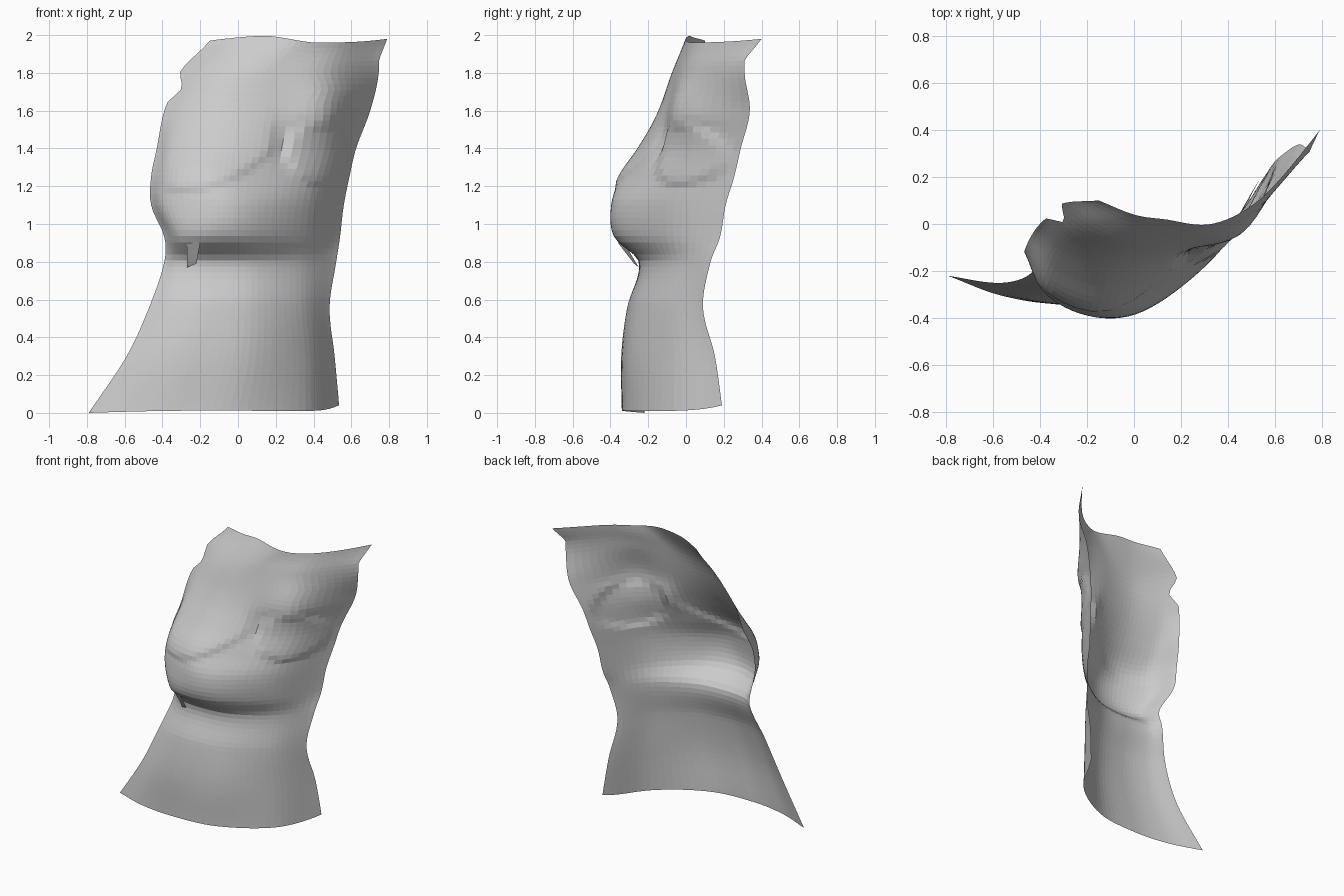
import bpy
from math import exp, hypot, sin

if "Cube" in bpy.data.objects:
    bpy.data.objects.remove(bpy.data.objects["Cube"])

# Cross-sections: height -> outline points (x, y) from the left edge to the right edge
SECTIONS = [
    (0.00, [(-.79, -.22), (-.56, -.305), (-.30, -.34), (.03, -.305), (.35, -.11), (.535, .19)]),
    (0.30, [(-.59, -.25), (-.42, -.32), (-.20, -.342), (.08, -.295), (.35, -.10), (.51, .15)]),
    (0.56, [(-.47, -.23), (-.34, -.29), (-.15, -.31), (.09, -.265), (.33, -.11), (.485, .09)]),
    (0.80, [(-.39, -.17), (-.30, -.23), (-.13, -.25), (.09, -.22), (.33, -.08), (.52, .13)]),
    (0.93, [(-.39, -.20), (-.31, -.33), (-.13, -.38), (.09, -.325), (.35, -.11), (.54, .18)]),
    (1.10, [(-.46, -.13), (-.37, -.30), (-.13, -.395), (.09, -.34), (.37, -.11), (.56, .21)]),
    (1.25, [(-.46, -.10), (-.36, -.26), (-.13, -.345), (.11, -.265), (.40, -.06), (.59, .255)]),
    (1.40, [(-.43, -.04), (-.33, -.18), (-.11, -.25), (.14, -.19), (.44, .00), (.625, .29)]),
    (1.60, [(-.39, .01), (-.28, -.08), (-.08, -.145), (.17, -.115), (.47, .00), (.70, .338)]),
    (1.80, [(-.31, .085), (-.19, -.01), (-.02, -.07), (.20, -.06), (.48, .03), (.745, .31)]),
    (2.00, [(-.15, .10), (.00, .04), (.13, .02), (.33, .00), (.53, .10), (.74, .32)]),
]
ROWS, COLS = 62, 36


def smooth(t):
    t = min(1, max(0, t))
    return t * t * (3 - 2 * t)


def spline(keys, vals, t):
    """Cubic interpolation of 2D points along increasing keys."""
    n = len(keys)
    i = max(k for k in range(n - 1) if keys[k] <= t or k == 0)

    def slope(k, c):
        a, b = max(k - 1, 0), min(k + 1, n - 1)
        return (vals[b][c] - vals[a][c]) / (keys[b] - keys[a])

    h = keys[i + 1] - keys[i]
    s = (t - keys[i]) / h
    w = 3 * s * s - 2 * s ** 3
    return tuple(vals[i][c] * (1 - w) + vals[i + 1][c] * w
                 + h * ((s ** 3 - 2 * s * s + s) * slope(i, c) + (s ** 3 - s * s) * slope(i + 1, c))
                 for c in (0, 1))


def relief(x, z):
    """Outward offset: chest plates, cleft and the ledge across the right chest."""
    edge = 1.15 + .9 * max(0, x + .3) ** 2
    d = (.015 * smooth((z - edge) / .06) * (1 - smooth((z - 1.25) / .3))
         * smooth((.24 - x) / .06) * smooth((x + .42) / .1))
    d -= .02 * exp(-((x - .235) / .05) ** 2 - ((z - 1.43) / .11) ** 2)
    d += .015 * smooth((1 - hypot((x - .42) / .18, (z - 1.38) / .19)) / .25)
    d += .025 * exp(-((x - .43) / .11) ** 2) * smooth((z - 1.49) / .08) * (1 - smooth((z - 1.57) / .25))
    return d


def make(name, verts, faces):
    mesh = bpy.data.meshes.new(name)
    mesh.from_pydata(verts, [], faces)
    obj = bpy.data.objects.new(name, mesh)
    bpy.context.collection.objects.link(obj)
    return obj


# Torso shell lofted through the sections
heights = [s[0] for s in SECTIONS]
params = [k / 5 for k in range(6)]
verts = []
for r in range(ROWS + 1):
    z = 2 * r / ROWS
    pts = [spline(heights, [s[1][k] for s in SECTIONS], z) for k in range(6)]
    notch = .11 * max(0, 1 - abs(z - 1.72) / .08)       # arm opening nick
    for c in range(COLS + 1):
        u = notch + (1 - notch) * c / COLS
        x, y = spline(params, pts, u)
        x0, y0 = spline(params, pts, max(0, u - .02))
        x1, y1 = spline(params, pts, min(1, u + .02))
        tx, ty = x1 - x0, y1 - y0
        d = relief(x, z) / hypot(tx, ty)
        tip = max(0, (z - 1.88) / .12) * u ** 16         # shoulder corner
        zz = z + .04 * u ** 12 * (1 - smooth(z / .5)) + .012 * sin(3.1 * u) * (1 - smooth(z / .2))
        zz -= smooth((z - 1.8) / .2) * (.03 * (1 - u) ** 4 + .04 * smooth((u - .4) / .3) - .02 * u ** 12)
        verts.append((x + ty * d + .05 * tip, y - tx * d + .08 * tip, zz))

W = COLS + 1
faces = [(r * W + c, r * W + c + 1, (r + 1) * W + c + 1, (r + 1) * W + c)
         for r in range(ROWS) for c in range(COLS)]
make("torso_shell", verts, faces)

# Small torn fold hanging under the chest
make("waist_fold", [(-.27, -.345, .93), (-.20, -.36, .90), (-.22, -.275, .79), (-.27, -.25, .77)],
     [(0, 3, 2, 1)])
